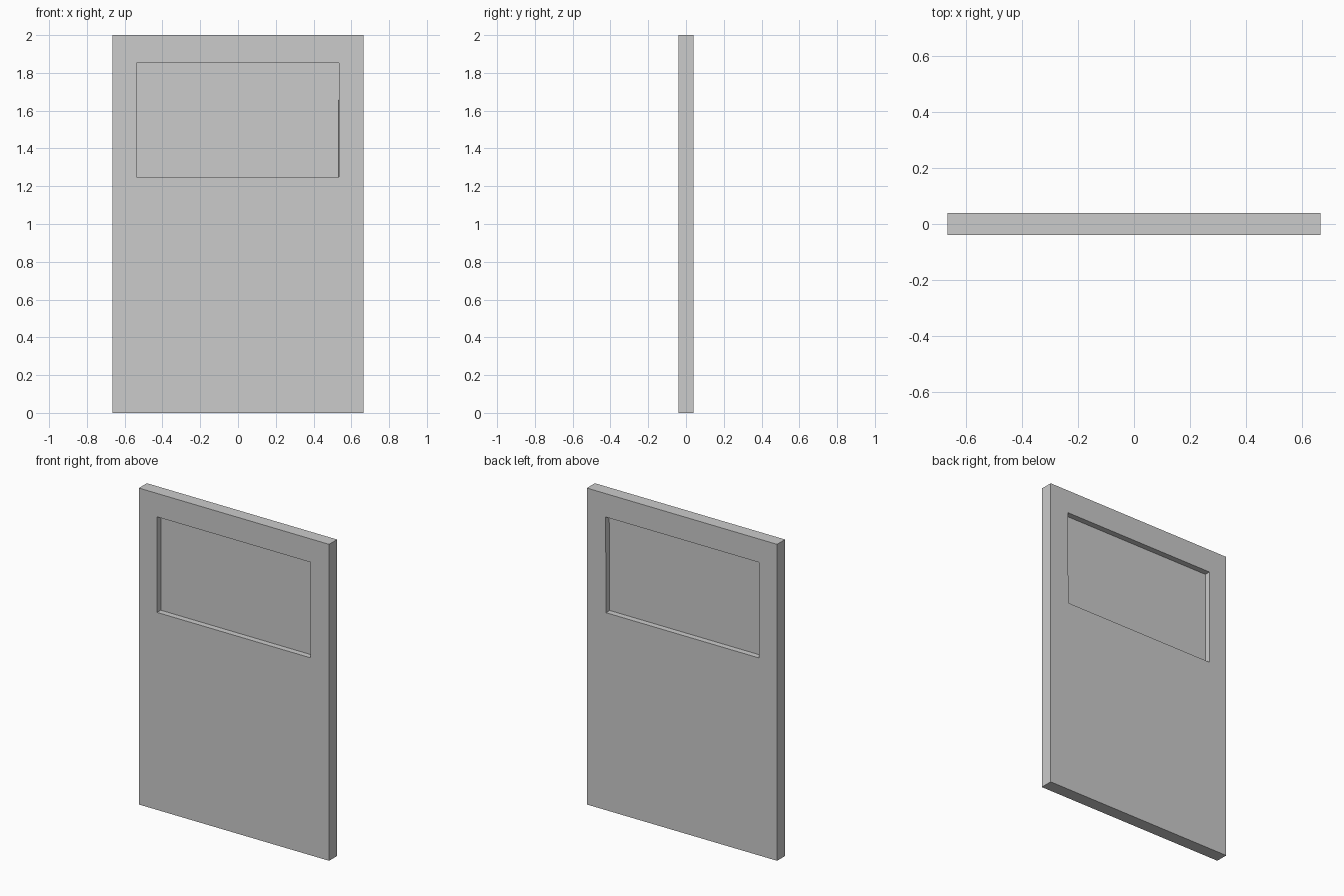
import bpy, bmesh

if "Cube" in bpy.data.objects:
    bpy.data.objects.remove(bpy.data.objects["Cube"])


def make_object(name, bm):
    bmesh.ops.recalc_face_normals(bm, faces=bm.faces)
    mesh = bpy.data.meshes.new(name)
    bm.to_mesh(mesh)
    bm.free()
    obj = bpy.data.objects.new(name, mesh)
    bpy.context.collection.objects.link(obj)
    return obj


def rectangle(x0, x1, z0, z1):
    return [(x0, z0), (x1, z0), (x1, z1), (x0, z1)]


def add_loop(bm, points, y):
    return [bm.verts.new((x, y, z)) for x, z in points]


def bridge(bm, a, b):
    for i in range(4):
        j = (i + 1) % 4
        bm.faces.new((a[i], a[j], b[j], b[i]))


HALF_DEPTH = 0.04
PANE_HALF = 0.003
outer = rectangle(-0.665, 0.665, 0, 2)
opening = rectangle(-0.538, 0.535, 1.248, 1.852)
# The rear of the opening leans in slightly at its lower right corner
rear_opening = list(opening)
rear_opening[1] = (0.53, 1.248)

# Door slab with a rectangular window opening
bm = bmesh.new()
loops = [add_loop(bm, outer, -HALF_DEPTH), add_loop(bm, outer, HALF_DEPTH),
         add_loop(bm, rear_opening, HALF_DEPTH), add_loop(bm, opening, -HALF_DEPTH)]
for k in range(4):
    bridge(bm, loops[k], loops[(k + 1) % 4])
make_object("door_slab", bm)

# Thin window pane in the middle of the thickness
bm = bmesh.new()
front = add_loop(bm, opening, -PANE_HALF)
back = add_loop(bm, opening, PANE_HALF)
bridge(bm, front, back)
bm.faces.new(front)
bm.faces.new(back)
make_object("window_pane", bm)
